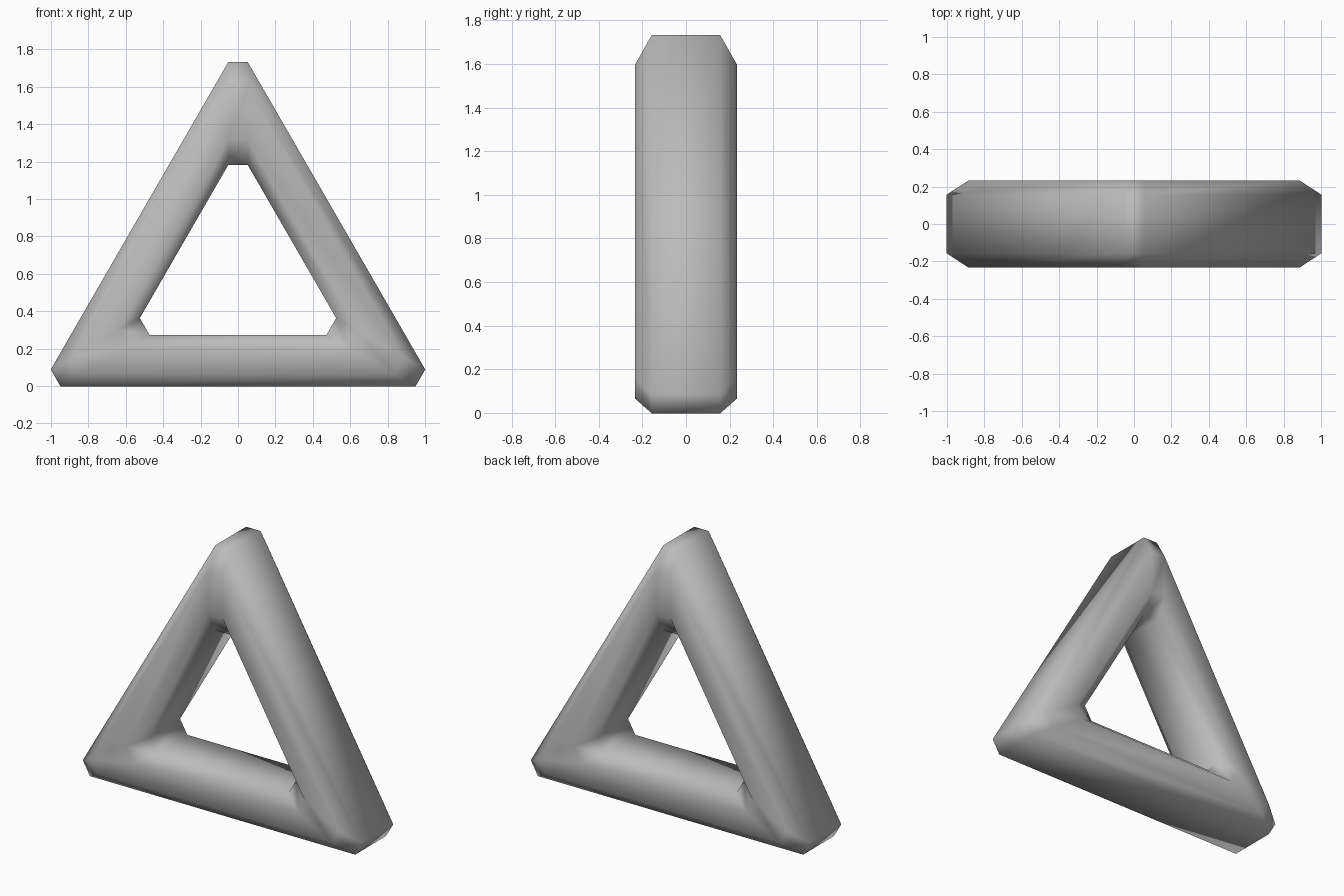
import bpy, bmesh
from math import pi
from mathutils import Matrix, Vector

cube = bpy.data.objects.get("Cube")
if cube:
    bpy.data.objects.remove(cube, do_unlink=True)

CENTRE_Z = 0.606    # centre of the triangle
TIP = 1.126         # centre to blunt corner
HALF_TIP = 0.052    # half width of the blunt corner
DEPTH, CUT = 0.275, 0.067   # bar thickness and its chamfer
FLAT_Y, HALF_Y = 0.157, 0.233

grey = bpy.data.materials.new("plain grey")
grey.use_nodes = True
colour = (0.5, 0.5, 0.5, 1)
grey.diffuse_color = colour
grey.node_tree.nodes["Principled BSDF"].inputs["Base Color"].default_value = colour

# Eight-sided bar section: inward offset from the outer face, and y
half = [(0, FLAT_Y), (CUT, HALF_Y), (DEPTH - CUT, HALF_Y), (DEPTH, FLAT_Y)]
section = half + [(t, -y) for t, y in reversed(half)]

# Sweep the section around three blunt corners, mitred at each
bm = bmesh.new()
rings = []
for corner in range(3):
    turn = Matrix.Rotation(corner * 2 * pi / 3, 3, 'Y')
    for side in (-1, 1):
        ring = []
        for t, y in section:
            p = turn @ Vector((side * HALF_TIP, y, TIP - 2 * t))
            ring.append(bm.verts.new(p + Vector((0, 0, CENTRE_Z))))
        rings.append(ring)

for i, ring in enumerate(rings):
    following = rings[(i + 1) % len(rings)]
    for j in range(len(section)):
        k = (j + 1) % len(section)
        bm.faces.new((ring[j], ring[k], following[k], following[j]))
bmesh.ops.recalc_face_normals(bm, faces=bm.faces)
for face in bm.faces:
    face.smooth = True

mesh = bpy.data.meshes.new("triangle_ring")
bm.to_mesh(mesh)
bm.free()
mesh.materials.append(grey)
bpy.context.collection.objects.link(bpy.data.objects.new("triangle_ring", mesh))
